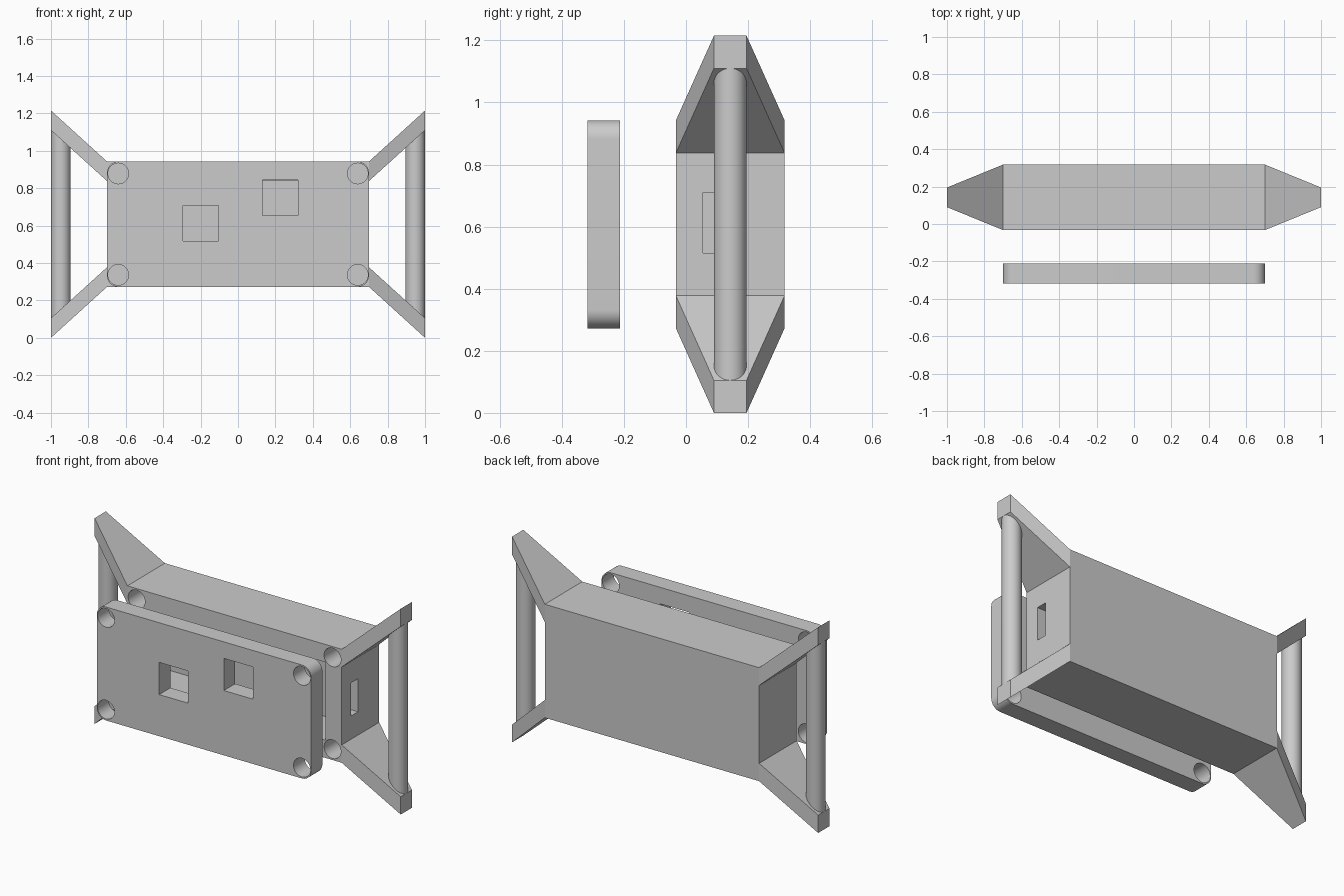
import bpy, bmesh, math
from mathutils import Vector

if "Cube" in bpy.data.objects:
    bpy.data.objects.remove(bpy.data.objects["Cube"])

ZC = 0.6075   # mid height of the model
HX, HZ = 0.70, 0.335   # half width / half height of case and cover
WALL = 0.105
CY = 0.1425   # mid depth of the case


def mesh_object(name, bm):
    bmesh.ops.recalc_face_normals(bm, faces=bm.faces)
    me = bpy.data.meshes.new(name)
    bm.to_mesh(me)
    bm.free()
    ob = bpy.data.objects.new(name, me)
    bpy.context.collection.objects.link(ob)
    return ob


def box(name, lo, hi):
    bm = bmesh.new()
    bmesh.ops.create_cube(bm, size=1)
    for v in bm.verts:
        v.co = Vector([(a + b) / 2 + c * (b - a) for a, b, c in zip(lo, hi, v.co)])
    return mesh_object(name, bm)


def cylinder(name, center, radius, depth, axis='Z'):
    rot = (math.pi / 2, 0, 0) if axis == 'Y' else (0, 0, 0)
    bpy.ops.mesh.primitive_cylinder_add(vertices=64, radius=radius, depth=depth,
                                        location=center, rotation=rot)
    ob = bpy.context.object
    ob.name = name
    return ob


def smooth(ob):
    bpy.ops.object.select_all(action='DESELECT')
    ob.select_set(True)
    bpy.context.view_layer.objects.active = ob
    bpy.ops.object.shade_smooth_by_angle(angle=math.radians(30))


def cut(ob, cutters):
    for c in cutters:
        m = ob.modifiers.new("cut", 'BOOLEAN')
        m.operation, m.solver, m.object = 'DIFFERENCE', 'EXACT', c
        bpy.context.view_layer.objects.active = ob
        bpy.ops.object.modifier_apply(modifier=m.name)
        bpy.data.objects.remove(c, do_unlink=True)


def screw_holes(y0, y1):
    return [cylinder("hole_cutter", (sx * 0.64, (y0 + y1) / 2, ZC + sz * 0.271),
                     0.055, y1 - y0, 'Y') for sx in (-1, 1) for sz in (-1, 1)]


# open-fronted case with screw holes and a slot in the right wall
front, back = CY - 0.175, CY + 0.175
case = box("case", (-HX, front, ZC - HZ), (HX, back, ZC + HZ))
cut(case, [box("cavity_cutter", (-HX + WALL, front - 0.1, ZC - HZ + WALL),
               (HX - WALL, back - WALL, ZC + HZ - WALL)),
           box("slot_cutter", (0.5, 0.055, 0.515), (0.8, 0.12, 0.71))]
    + screw_holes(front - 0.1, back - WALL))
smooth(case)

# front cover: rounded plate with screw holes and two square windows
bm = bmesh.new()
r, pts = 0.06, []
for k, (sx, sz) in enumerate([(1, 1), (-1, 1), (-1, -1), (1, -1)]):
    for i in range(13):
        a = math.pi / 2 * (k + i / 12)
        pts.append((sx * (HX - r) + r * math.cos(a), -0.3175,
                    ZC + sz * (HZ - r) + r * math.sin(a)))
face = bm.faces.new([bm.verts.new(p) for p in pts])
ext = bmesh.ops.extrude_face_region(bm, geom=[face])
bmesh.ops.translate(bm, vec=(0, WALL, 0),
                    verts=[g for g in ext["geom"] if isinstance(g, bmesh.types.BMVert)])
cover = mesh_object("front_cover", bm)
cut(cover, screw_holes(-0.4, -0.15)
    + [box("window_cutter", (x, -0.4, z), (x + 0.19, -0.15, z + 0.19))
       for x, z in ((-0.293, 0.518), (0.13, 0.655))])
smooth(cover)

# tapered arms at the four corners
for sx, side in ((-1, "left"), (1, "right")):
    for sz, level in ((-1, "lower"), (1, "upper")):
        bm = bmesh.new()
        bmesh.ops.create_cube(bm, size=2)
        for v in bm.verts:
            outer = v.co.x > 0
            top = ZC if outer else HZ
            v.co = (sx * (1.0 if outer else HX),
                    CY + v.co.y * (0.0525 if outer else 0.175),
                    ZC + sz * (top - (0 if v.co.z > 0 else WALL)))
        mesh_object(f"{level}_{side}_arm", bm)
    # round grip bar between the arms
    smooth(cylinder(f"{side}_grip", (sx * 0.9475, CY, ZC), 0.0525, 1.005))
